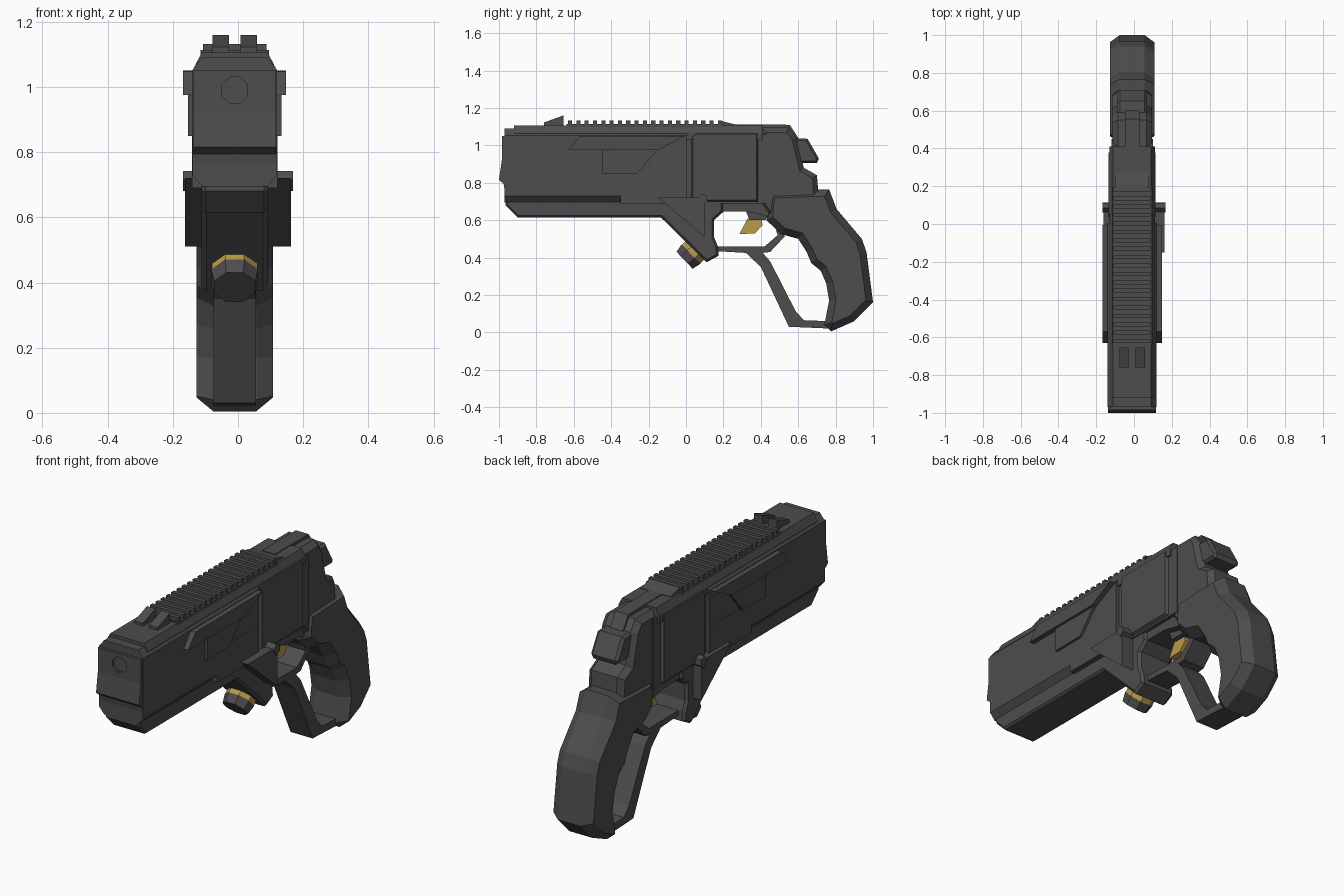
import bpy, bmesh, math
from mathutils import Vector

if "Cube" in bpy.data.objects:
    bpy.data.objects.remove(bpy.data.objects["Cube"])

CX = -0.01  # centre line of the body


def material(name, col):
    m = bpy.data.materials.new(name)
    m.diffuse_color = (*col, 1)
    m.use_nodes = True
    m.node_tree.nodes["Principled BSDF"].inputs["Base Color"].default_value = m.diffuse_color
    return m


DARK = material("charcoal", (0.075, 0.075, 0.075))
GOLD = material("gold", (0.48, 0.33, 0.07))


def loft(name, rings, mat=DARK):
    """Skin a list of closed rings and cap both ends."""
    bm = bmesh.new()
    vs = [[bm.verts.new(p) for p in r] for r in rings]
    n = len(rings[0])
    for a, b in zip(vs, vs[1:]):
        for i in range(n):
            j = (i + 1) % n
            bm.faces.new((a[i], a[j], b[j], b[i]))
    bm.faces.new(vs[0][::-1])
    bm.faces.new(vs[-1])
    bmesh.ops.recalc_face_normals(bm, faces=bm.faces)
    me = bpy.data.meshes.new(name)
    bm.to_mesh(me)
    bm.free()
    me.materials.append(mat)
    ob = bpy.data.objects.new(name, me)
    bpy.context.collection.objects.link(ob)
    return ob


def inset(pts, d):
    """Offset a closed 2D profile inwards."""
    p = [Vector(q) for q in pts]
    n = len(p)
    area = sum(p[i].x * p[(i + 1) % n].y - p[(i + 1) % n].x * p[i].y for i in range(n))
    s = 1 if area > 0 else -1
    out = []
    for i in range(n):
        e1 = (p[i] - p[i - 1]).normalized()
        e2 = (p[(i + 1) % n] - p[i]).normalized()
        n1, n2 = Vector((-e1.y, e1.x)) * s, Vector((-e2.y, e2.x)) * s
        out.append(p[i] + (n1 + n2) * d / max(0.4, 1 + n1.dot(n2)))
    return out


def prism(name, pts, x0, x1, c=0, d=0, mat=DARK):
    """Side profile (y, z) extruded from x0 to x1, with chamfered caps."""
    ring = lambda x, q: [(x, a[0], a[1]) for a in q]
    if not c:
        return loft(name, [ring(x0, pts), ring(x1, pts)], mat)
    small = inset(pts, d)
    return loft(name, [ring(x0, small), ring(x0 + c, pts), ring(x1 - c, pts), ring(x1, small)], mat)


def mid(name, pts, w, c=0, d=0, mat=DARK):
    return prism(name, pts, CX - w, CX + w, c, d, mat)


def section(name, half, y0, y1):
    """Half cross-section (x, z) mirrored and extruded along y."""
    full = half + [(-x, z) for x, z in reversed(half)]
    return loft(name, [[(CX + x, y, z) for x, z in full] for y in (y0, y1)])


def box(y0, y1, z0, z1):
    return [(y0, z0), (y1, z0), (y1, z1), (y0, z1)]


def ngon(c, axis, r, n=8):
    """Ring of n points around an axis lying in the yz plane."""
    u, v = Vector((1, 0, 0)), axis.cross(Vector((1, 0, 0)))
    return [c + r * (u * math.cos(t) + v * math.sin(t))
            for t in [2 * math.pi * (i + 0.5) / n for i in range(n)]]


# upper slide, top cover and inner core
section("slide", [(.10, .695), (.13, .73), (.13, 1.052), (.10, 1.09)], -.97, 0.005)
section("top_cover", [(.12, 1.03), (.12, 1.07), (.10, 1.107)], -.92, .41)
section("core", [(.11, .69), (.11, 1.06)], -.2, .45)
mid("receiver_side", box(-.35, .005, .69, .86), .131)
mid("rear_panel", [(.03, .70), (.385, .70), (.385, 1.07), (.05, 1.07), (.03, 1.05)], .125, .015, .008)

# muzzle with an octagonal recess
muzzle = mid("muzzle_plate", [(-.985, 1.05), (-.985, .92), (-1, .815), (-.975, .795),
                              (-.965, .735), (-.94, .735), (-.94, 1.05)], .127)
axis = Vector((0, -1, 0))
cutter = loft("bore_cutter", [ngon(Vector((CX, y, .99)), axis, .043) for y in (-1.05, -.972)])
cutter.hide_render = True
cutter.hide_viewport = True
cutter.display_type = 'WIRE'
cut = muzzle.modifiers.new("bore", 'BOOLEAN')
cut.object = cutter
cut.operation = 'DIFFERENCE'

# lower barrel shroud
mid("lower_shroud", [(-.965, .735), (-.965, .68), (-.90, .615), (-.10, .615), (.10, .70), (.10, .735)],
    .102, .012, .01)

# side rails and their drop panels, pivot brackets
for s, side in ((1, "right"), (-1, "left")):
    prism(side + "_rail", [(-.63, .975), (-.57, 1.048), (-.005, 1.05), (-.15, .975)],
          CX + s * .12, CX + s * .158)
    prism(side + "_drop_panel", [(-.45, .98), (-.45, .85), (-.26, .85), (-.15, .98)],
          CX + s * .12, CX + s * .144)
    prism(side + "_bracket", [(-.15, .72), (.07, .72), (.10, .69), (.10, .51)], s * .09, s * .162)
    prism(side + "_pivot_cap", [(.06, .715), (.085, .742), (.11, .73), (.115, .70), (.09, .68)],
          s * .09, s * .168)

# top rail with teeth and ramp
mid("top_rail", box(-.64, .2, 1.08, 1.113), .105)
for i in range(19):
    y = -.62 + i * .0445
    mid(f"rail_tooth_{i + 1}", box(y - .011, y + .011, 1.105, 1.132), .098)
mid("rail_ramp", [(.19, 1.09), (.19, 1.13), (.27, 1.11), (.27, 1.09)], .088)

# twin front sights
for s, side in ((1, "right"), (-1, "left")):
    prism(side + "_sight", [(-.76, 1.10), (-.76, 1.122), (-.655, 1.16), (-.655, 1.10)],
          CX + s * .018, CX + s * .068)

# rear frame, spine and hammer
mid("rear_frame", [(.405, 1.095), (.55, 1.095), (.59, 1.04), (.63, .88), (.70, .84), (.71, .72),
                   (.44, .62), (.385, .70), (.405, .72)], .105, .03, .025)
mid("spine", [(.27, 1.08), (.27, 1.112), (.555, 1.11), (.60, 1.04), (.60, .98), (.5, 1.0)], .038)
mid("hammer", [(.57, 1.04), (.65, 1.035), (.71, .93), (.70, .905), (.60, .905)], .08, .015, .012)

# grip
mid("grip", [(.44, .735), (.46, .755), (.765, .765), (.805, .66), (.94, .50), (.965, .43), (1.0, .16),
             (.90, .06), (.775, .005), (.74, .04), (.765, .17), (.75, .26), (.72, .33), (.67, .37),
             (.645, .43), (.60, .50), (.51, .525), (.43, .60), (.43, .67)], .118, .052, .036)

# trigger guard mount, lever and link
mid("guard_mount", [(-.15, .63), (.11, .375), (.175, .41), (.17, .46), (.15, .51), (.15, .60),
                    (.20, .645), (.20, .72), (-.12, .72)], .102, .015, .012)
mid("lower_frame", [(.18, .645), (.33, .645), (.44, .62), (.44, .72), (.18, .72)], .09)
mid("lever", [(.15, .435), (.32, .425), (.40, .35), (.55, .03), (.78, .02), (.76, .06), (.63, .065),
              (.585, .115), (.45, .38), (.41, .425), (.45, .43), (.43, .458), (.15, .46)], .065)
mid("guard_link", [(.41, .45), (.45, .43), (.53, .515), (.48, .55), (.49, .52)], .065)

# trigger
mid("trigger_mount", [(.315, .66), (.34, .60), (.425, .60), (.45, .67)], .05)
mid("trigger", [(.285, .525), (.33, .61), (.40, .61), (.41, .575), (.37, .53)], .022, mat=GOLD)

# pump knob
axis = Vector((0, -.72, -.69))
start = Vector((CX, .07, .46))
for name, a, b, r0, r1, mat in (("knob_collar", -.03, .025, .06, .06, DARK),
                                ("knob_ring", .025, .06, .076, .076, GOLD),
                                ("knob_cap", .06, .108, .078, .068, DARK)):
    loft(name, [ngon(start + axis * a, axis, r0), ngon(start + axis * b, axis, r1)], mat)
